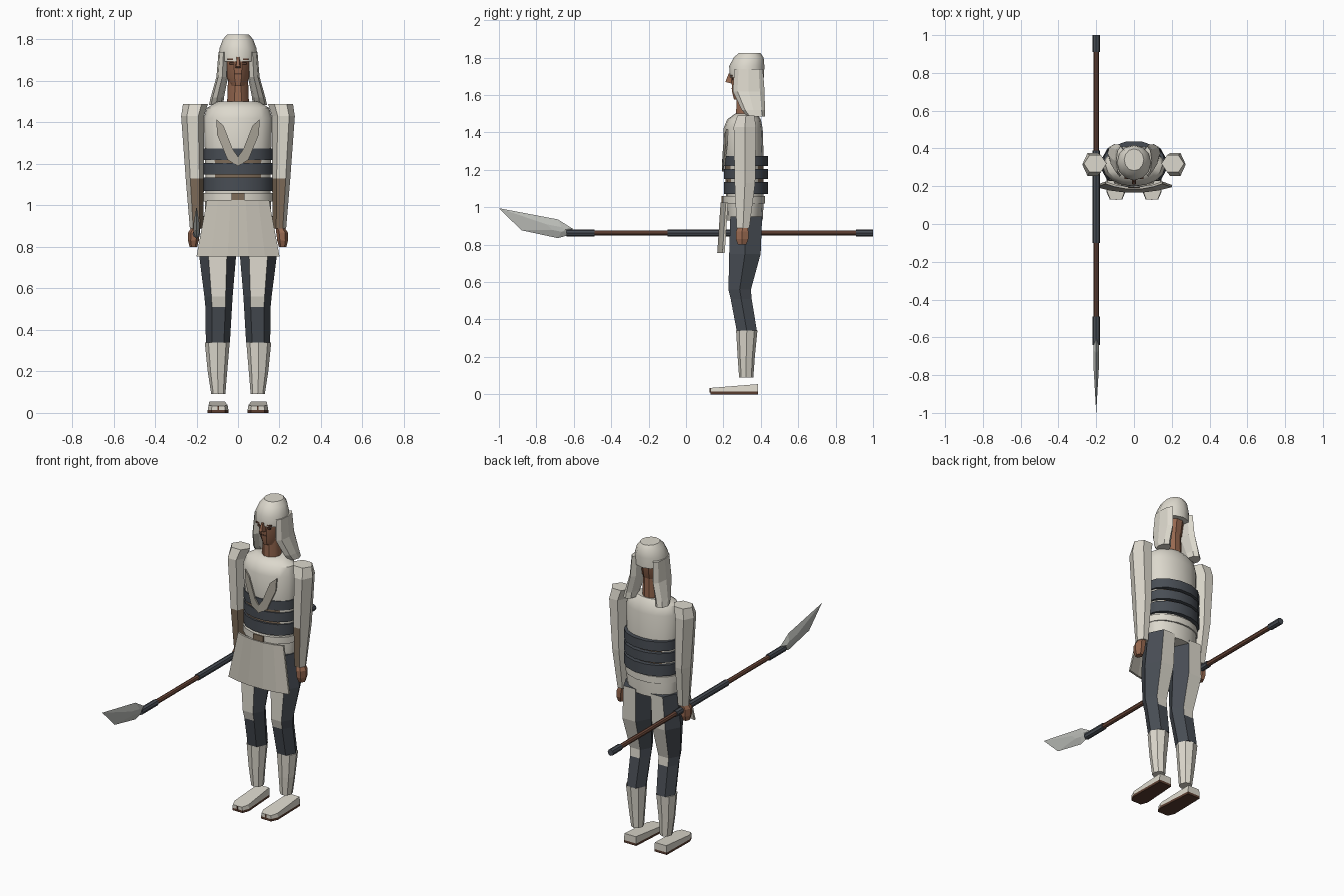
import bpy, bmesh
from math import sin, cos, pi
from mathutils import Vector

cube = bpy.data.objects.get("Cube")
if cube:
    bpy.data.objects.remove(cube, do_unlink=True)


def material(name, r, g, b):
    mat = bpy.data.materials.new(name)
    mat.use_nodes = True
    colour = (r, g, b, 1)
    mat.diffuse_color = colour
    for node in mat.node_tree.nodes:
        if node.type == 'BSDF_PRINCIPLED':
            node.inputs["Base Color"].default_value = colour
            node.inputs["Roughness"].default_value = 0.9
    return mat


cream = material("cream cloth", 0.72, 0.69, 0.61)
linen = material("apron linen", 0.56, 0.53, 0.46)
beige = material("beige trim", 0.42, 0.39, 0.33)
slate = material("dark slate", 0.065, 0.075, 0.09)
skin = material("skin", 0.31, 0.14, 0.08)
wood = material("shaft wood", 0.16, 0.07, 0.045)
leather = material("brown leather", 0.21, 0.15, 0.1)
sole_brown = material("sole brown", 0.1, 0.045, 0.028)
steel = material("blade steel", 0.5, 0.51, 0.48)


def loft(name, rings, mats, rule=None, smooth=False):
    """Skin a closed solid through rings of equal point count."""
    bm = bmesh.new()
    loops = [[bm.verts.new(p) for p in ring] for ring in rings]
    for low, high in zip(loops, loops[1:]):
        for i in range(len(low)):
            j = (i + 1) % len(low)
            bm.faces.new((low[i], low[j], high[j], high[i]))
    bm.faces.new(loops[0][::-1])
    bm.faces.new(loops[-1])
    bmesh.ops.recalc_face_normals(bm, faces=bm.faces)
    if rule:
        for face in bm.faces:
            face.material_index = rule(face.calc_center_median(), face.normal)
    mesh = bpy.data.meshes.new(name)
    bm.to_mesh(mesh)
    bm.free()
    for mat in mats:
        mesh.materials.append(mat)
    obj = bpy.data.objects.new(name, mesh)
    bpy.context.collection.objects.link(obj)
    if smooth:
        bpy.ops.object.select_all(action='DESELECT')
        obj.select_set(True)
        bpy.context.view_layer.objects.active = obj
        bpy.ops.object.shade_smooth_by_angle(angle=pi / 5)
    return obj


def column(name, sections, sides, mats, rule=None, smooth=False, flip=1):
    """Stack elliptical sections given as (z, centre x, centre y, radius x, radius y)."""
    angles = [2 * pi * i / sides for i in range(sides)]
    fit = max(sin(a) for a in angles)
    rings = [[Vector((flip * (x + rx * cos(a)), y + ry * sin(a) / fit, z)) for a in angles]
             for z, x, y, rx, ry in sections]
    return loft(name, rings, mats, rule, smooth)


def plate(name, outline, y, depth, mat):
    """Front-facing plate from an (x, z) outline."""
    return loft(name, [[(x, y + d, z) for x, z in outline] for d in (0, depth)], [mat])


def box(name, x, z, width, height, y, depth, mat):
    w, h = width / 2, height / 2
    return plate(name, [(x - w, z - h), (x + w, z - h), (x + w, z + h), (x - w, z + h)], y, depth, mat)


# Torso, with leather showing between the chest bands
column("torso", [(0.93, 0, 0.315, 0.155, 0.095), (1.02, 0, 0.315, 0.16, 0.1),
                 (1.08, 0, 0.315, 0.155, 0.1), (1.27, 0, 0.31, 0.16, 0.105),
                 (1.42, 0, 0.305, 0.165, 0.105), (1.47, 0, 0.31, 0.15, 0.09),
                 (1.5, 0, 0.32, 0.1, 0.058)], 16, [cream, leather],
       lambda c, n: int(1.08 < c.z < 1.27 and abs(n.y) > 0.75), smooth=True)
for label, low, high in (("lower", 1.07, 1.135), ("middle", 1.15, 1.205), ("upper", 1.22, 1.275)):
    column(label + "_chest_band", [(z, 0, 0.32, 0.168, 0.118) for z in (low, high)], 14, [slate], smooth=True)
column("belt", [(z, 0, 0.31, 0.166, 0.112) for z in (1.02, 1.06)], 14, [cream], smooth=True)
box("belt_buckle", 0, 1.04, 0.065, 0.038, 0.19, 0.02, leather)

# Chest chevron, one wing per side
for side, s in (("left", 1), ("right", -1)):
    wing = [(0, 1.235), (0.025, 1.27), (0.07, 1.385), (0.105, 1.415), (0.1, 1.34), (0.05, 1.22), (0, 1.19)]
    loft(side + "_chevron", [[(s * x, 0.193 + lift + 2 * x * x, z) for x, z in wing]
                             for lift in (0, 0.009)], [beige])

# Curved front apron
spread = (-1, -0.65, -0.25, 0.25, 0.65, 1)
apron_rings = []
for z, half, y in ((1.025, 0.15, 0.183), (0.755, 0.2, 0.165)):
    outer = [(f * half, y + 0.03 * f * f, z) for f in spread]
    inner = [(x, py + 0.012, pz) for x, py, pz in reversed(outer)]
    apron_rings.append(outer + inner)
loft("apron", apron_rings, [linen])

for side, s in (("left", 1), ("right", -1)):
    # Sleeves with leather forearm fronts
    column(side + "_arm", [(0.89, 0.2, 0.305, 0.032, 0.034), (1.13, 0.208, 0.315, 0.044, 0.055),
                           (1.43, 0.219, 0.315, 0.055, 0.06), (1.49, 0.205, 0.32, 0.06, 0.045)],
           6, [cream, leather],
           lambda c, n: int(c.z < 1.13 and n.y < -0.3 and c.x * n.x < 0.04), flip=s)
    column(side + "_hand", [(0.8, 0.215, 0.3, 0.018, 0.022), (0.83, 0.215, 0.3, 0.026, 0.033),
                            (0.87, 0.212, 0.3, 0.028, 0.033), (0.9, 0.2, 0.305, 0.02, 0.025)],
           6, [skin], flip=s)

    # Trousers: cream front and back panels, slate sides and knees
    column(side + "_trouser_leg", [(0.34, 0.097, 0.325, 0.058, 0.054), (0.51, 0.093, 0.295, 0.064, 0.056),
                                   (0.56, 0.094, 0.287, 0.068, 0.06), (0.75, 0.098, 0.315, 0.088, 0.084),
                                   (0.95, 0.09, 0.322, 0.08, 0.085)],
           6, [slate, cream], lambda c, n: int(c.z > 0.51 and abs(n.y) > 0.75), flip=s)
    column(side + "_boot", [(0.09, 0.095, 0.322, 0.034, 0.038), (0.2, 0.099, 0.322, 0.047, 0.046),
                            (0.34, 0.1, 0.325, 0.06, 0.057)], 8, [cream], flip=s)

    # Shoes with brown soles and a toe strap
    outline = [(0.062, 0.13), (0.128, 0.13), (0.146, 0.17), (0.142, 0.385), (0.06, 0.385), (0.046, 0.17)]
    low, mid = ([(s * x, y, z) for x, y in outline] for z in (0, 0.014))
    top = [(s * (0.095 + 0.92 * (x - 0.095)), y, 0.034 + 0.08 * (y - 0.13)) for x, y in outline]
    loft(side + "_sole", [low, mid], [sole_brown])
    loft(side + "_shoe", [mid, top], [cream])
    box(side + "_toe_gap", s * 0.095, 0.021, 0.008, 0.024, 0.126, 0.006, sole_brown)

    # Head cloth flaps
    column(side + "_cloth_flap", [(1.485, 0.105, 0.375, 0.035, 0.048), (1.52, 0.1, 0.36, 0.032, 0.062),
                                  (1.62, 0.076, 0.335, 0.028, 0.085), (1.74, 0.07, 0.335, 0.024, 0.076)],
           8, [cream], flip=s)

    # Eyes and brows
    box(side + "_eye", s * 0.03, 1.685, 0.024, 0.01, 0.243, 0.009, sole_brown)
    box(side + "_brow", s * 0.032, 1.704, 0.036, 0.008, 0.239, 0.009, sole_brown)

# Neck, head and cap
column("neck", [(1.48, 0, 0.32, 0.053, 0.052), (1.62, 0, 0.32, 0.048, 0.05)], 10, [skin], smooth=True)
column("head", [(1.575, 0, 0.302, 0.035, 0.045), (1.62, 0, 0.31, 0.056, 0.064),
                (1.7, 0, 0.315, 0.062, 0.072), (1.76, 0, 0.32, 0.064, 0.074)], 10, [skin], smooth=True)
loft("nose", [[(-0.009, 0.25, 1.72), (0.009, 0.25, 1.72), (0.005, 0.228, 1.715), (-0.005, 0.228, 1.715)],
              [(-0.014, 0.25, 1.66), (0.014, 0.25, 1.66), (0.009, 0.21, 1.67), (-0.009, 0.21, 1.67)]], [skin])
box("mouth", 0, 1.635, 0.036, 0.007, 0.243, 0.009, sole_brown)
column("cap", [(1.695, 0, 0.325, 0.092, 0.092), (1.755, 0, 0.325, 0.09, 0.094),
               (1.8, 0, 0.335, 0.073, 0.08), (1.825, 0, 0.34, 0.052, 0.058)], 12, [cream], smooth=True)


# Spear along the right hand
def rod(name, start, end, radius, mat):
    angles = [2 * pi * i / 8 for i in range(8)]
    loft(name, [[(-0.2 + radius * cos(a), y, 0.863 + radius * sin(a)) for a in angles]
                for y in (start, end)], [mat], smooth=True)


rod("spear_shaft", -0.6, 0.99, 0.014, wood)
for name, start, end in (("spear_socket", -0.64, -0.49), ("spear_grip", -0.1, 0.39), ("spear_butt", 0.91, 1)):
    rod(name, start, end, 0.019, slate)
edge = [(-1, 0.995), (-0.685, 0.935), (-0.605, 0.885), (-0.63, 0.85), (-0.685, 0.835), (-0.88, 0.877)]
loft("spear_blade", [[(-0.2 + x, -0.66 + k * (y + 0.66), 0.88 + k * (z - 0.88)) for y, z in edge]
                     for x, k in ((-0.015, 0.25), (0, 1), (0.015, 0.25))], [steel])
